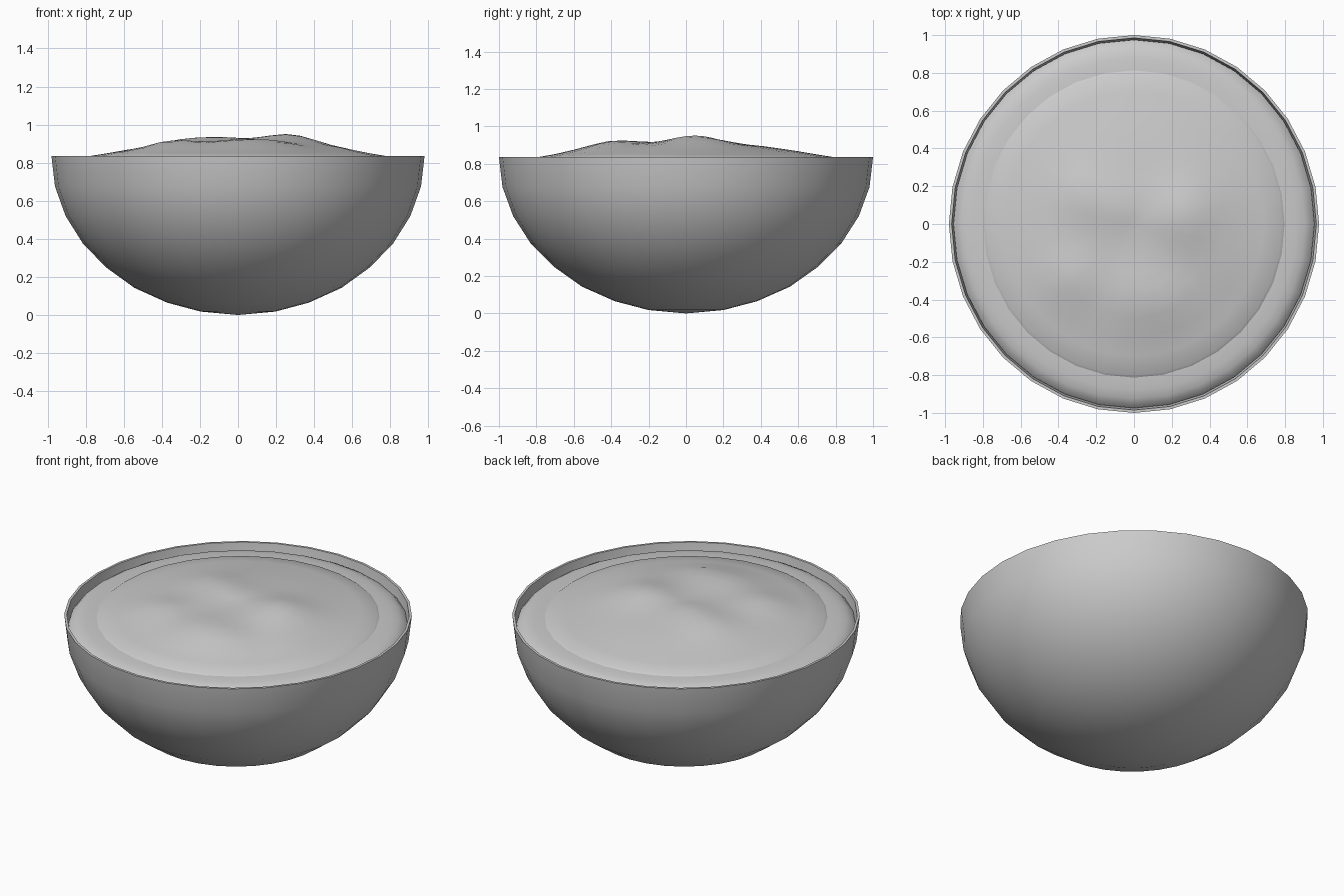
import bpy, bmesh, math
from mathutils import Vector

if "Cube" in bpy.data.objects:
    bpy.data.objects.remove(bpy.data.objects["Cube"])

SEG = 32
RX, RY = 0.98, 1.0   # the bowl is very slightly oval


def revolve(name, profile, height=None, cap_end=True):
    """Spin (radius, z) points; a zero radius becomes a single pole vertex."""
    bm = bmesh.new()
    rings = []
    for r, z in profile:
        n = 1 if r == 0 else SEG
        ring = []
        for i in range(n):
            a = 2 * math.pi * i / SEG
            x, y = r * RX * math.cos(a), r * RY * math.sin(a)
            ring.append(bm.verts.new((x, y, z + (height(x, y) if height else 0))))
        rings.append(ring)
    for a, b in zip(rings, rings[1:]):
        for i in range(SEG):
            j = (i + 1) % SEG
            if len(a) == 1:
                bm.faces.new((a[0], b[j], b[i]))
            elif len(b) == 1:
                bm.faces.new((a[i], a[j], b[0]))
            else:
                bm.faces.new((a[i], a[j], b[j], b[i]))
    mesh = bpy.data.meshes.new(name)
    bm.to_mesh(mesh)
    bm.free()
    obj = bpy.data.objects.new(name, mesh)
    bpy.context.collection.objects.link(obj)
    bpy.ops.object.select_all(action='DESELECT')
    obj.select_set(True)
    bpy.context.view_layer.objects.active = obj
    bpy.ops.object.shade_smooth_by_angle(angle=math.radians(40))
    return obj


# Bowl: squashed half sphere with a thin wall
outer = [(0, 0), (0.2, 0.018), (0.38, 0.065), (0.556, 0.143), (0.707, 0.25),
         (0.831, 0.375), (0.924, 0.52), (0.981, 0.675), (1.0, 0.835)]
inner = [(0.985, 0.835)] + [(r * 0.983, z + 0.012 * (1 - z)) for r, z in reversed(outer[:-1])]
revolve("bowl", outer + inner)

# Broth: level surface that dips where it meets the wall
revolve("broth", [(0.975, 0.775), (0.955, 0.797), (0.925, 0.812), (0.88, 0.821),
                  (0.8, 0.826), (0.76, 0.826)])

# Filling: low lumpy mound; bumps are x, y, height, spread
BUMPS = [(0.27, 0.05, 0.046, 0.13), (-0.36, -0.30, 0.03, 0.10),
         (0.02, -0.40, 0.026, 0.13), (0.50, -0.22, 0.012, 0.10),
         (-0.28, 0.16, 0.022, 0.10), (-0.08, 0.08, 0.024, 0.11),
         (0.22, -0.42, 0.018, 0.09)]


def lumps(x, y):
    return sum(h * math.exp(-((x - u) ** 2 + (y - v) ** 2) / (2 * s * s))
               for u, v, h, s in BUMPS)


revolve("filling", [(0.815, 0.824), (0.8, 0.834), (0.7, 0.850), (0.6, 0.867), (0.5, 0.882),
                    (0.42, 0.893), (0.34, 0.900), (0.26, 0.905), (0.18, 0.907),
                    (0.1, 0.907), (0.04, 0.905), (0, 0.904)], lumps)
